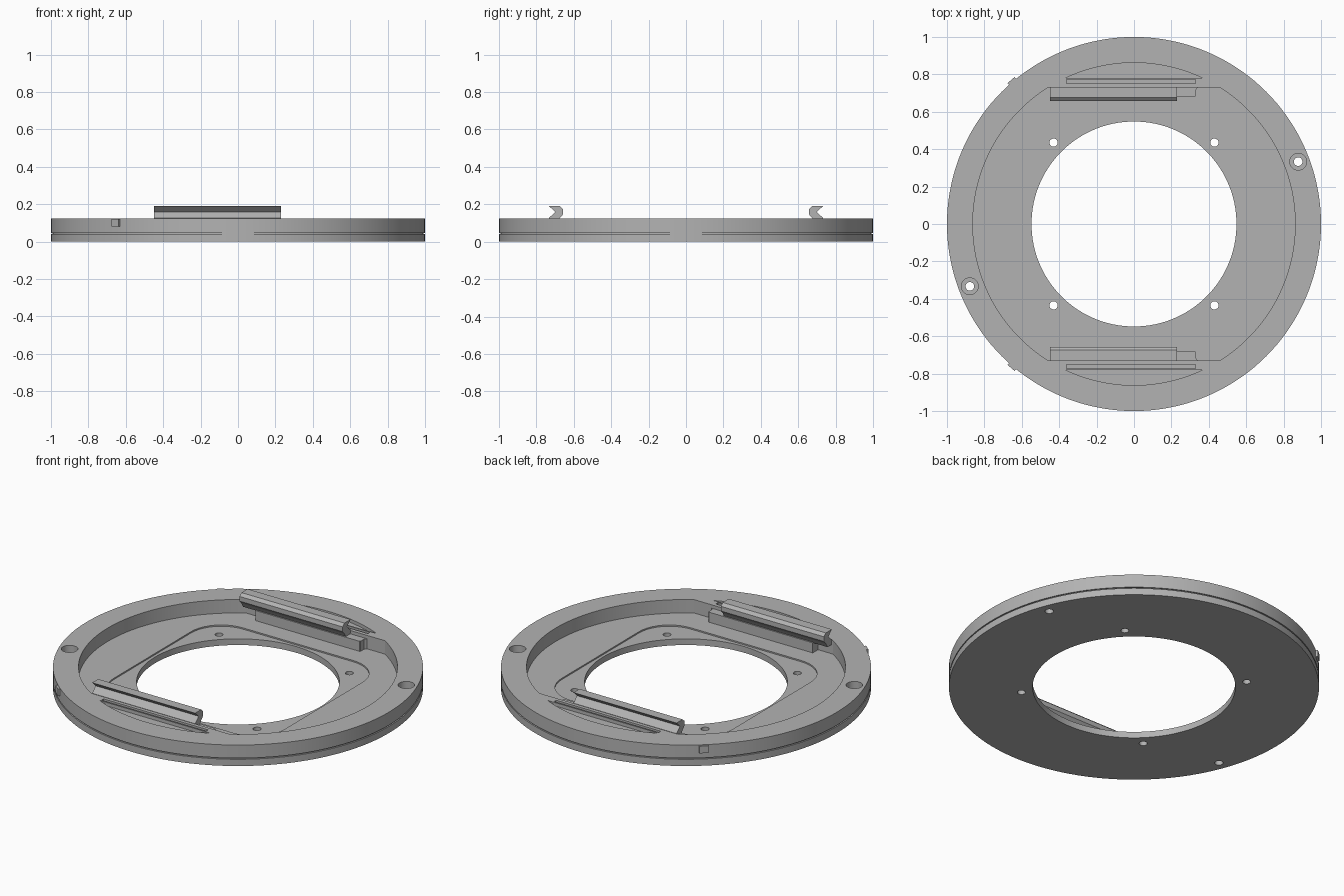
import bpy, bmesh, math
from math import cos, sin, pi

if "Cube" in bpy.data.objects:
    bpy.data.objects.remove(bpy.data.objects["Cube"])

# Single machined-metal colour
metal = bpy.data.materials.new("machined grey")
metal.use_nodes = True
grey = (0.45, 0.45, 0.45, 1)
metal.diffuse_color = grey
metal.node_tree.nodes["Principled BSDF"].inputs["Base Color"].default_value = grey

TOP, FLOOR = 0.125, 0.045
POCKET_R, FLAT_Y = 0.862, 0.73


def finish(name, bm):
    bmesh.ops.recalc_face_normals(bm, faces=bm.faces)
    mesh = bpy.data.meshes.new(name)
    bm.to_mesh(mesh)
    bm.free()
    mesh.materials.append(metal)
    obj = bpy.data.objects.new(name, mesh)
    bpy.context.collection.objects.link(obj)
    return obj


def extrude(name, points, offset):
    """Extrude a closed 3D outline along an offset vector."""
    bm = bmesh.new()
    face = bm.faces.new([bm.verts.new(p) for p in points])
    new = bmesh.ops.extrude_face_region(bm, geom=[face])["geom"]
    bmesh.ops.translate(bm, vec=offset, verts=[v for v in new if isinstance(v, bmesh.types.BMVert)])
    return finish(name, bm)


def prism(name, outline, z0, z1):
    return extrude(name, [(x, y, z0) for x, y in outline], (0, 0, z1 - z0))


def arc(r, a0, a1, n, cx=0, cy=0):
    return [(cx + r * cos(a0 + (a1 - a0) * i / n), cy + r * sin(a0 + (a1 - a0) * i / n))
            for i in range(n + 1)]


def circle(r, n, cx=0, cy=0):
    return arc(r, 0, 2 * pi, n, cx, cy)[:-1]


def box(x0, x1, y0, y1):
    return [(x0, y0), (x1, y0), (x1, y1), (x0, y1)]


def lathe(name, profile, n):
    bm = bmesh.new()
    rings = [[bm.verts.new((r * cos(2 * pi * i / n), r * sin(2 * pi * i / n), z))
              for r, z in profile] for i in range(n)]
    m = len(profile)
    for i in range(n):
        a, b = rings[i], rings[(i + 1) % n]
        for j in range(m):
            k = (j + 1) % m
            bm.faces.new((a[j], b[j], b[k], a[k]))
    return finish(name, bm)


def cut(target, cutter):
    mod = target.modifiers.new("cut", "BOOLEAN")
    mod.operation, mod.solver, mod.object = "DIFFERENCE", "EXACT", cutter
    bpy.context.view_layer.objects.active = target
    bpy.ops.object.modifier_apply(modifier=mod.name)
    bpy.data.objects.remove(cutter)


def smooth(obj):
    bpy.ops.object.select_all(action="DESELECT")
    obj.select_set(True)
    bpy.context.view_layer.objects.active = obj
    bpy.ops.object.shade_smooth_by_angle(angle=math.radians(25))


# Ring body with the fine parting groove around its rim
ring = lathe("ring_body", [(0.548, 0), (1, 0), (1, 0.04), (0.992, 0.04), (0.992, 0.047),
                           (1, 0.047), (1, TOP), (0.548, TOP)], 144)

# Main pocket: a circle flattened at front and back
a = math.asin(FLAT_Y / POCKET_R)
cut(ring, prism("pocket", arc(POCKET_R, -a, a, 48) + arc(POCKET_R, pi - a, pi + a, 48), FLOOR, 0.3))

# Shallow rounded-square recess around the opening
h, r = 0.565, 0.2
corners = [(1, 1), (-1, 1), (-1, -1), (1, -1)]
outline = []
for i, (sx, sy) in enumerate(corners):
    outline += arc(r, i * pi / 2, (i + 1) * pi / 2, 10, sx * (h - r), sy * (h - r))
cut(ring, prism("recess", outline, FLOOR - 0.008, 0.3))

# Screw holes beside the opening, and two counterbored mounting holes
for sx, sy in corners:
    cut(ring, prism("screw_hole", circle(0.022, 20, sx * 0.43, sy * 0.435), -0.1, 0.3))
for s in (1, -1):
    cut(ring, prism("mount_hole", circle(0.023, 20, s * 0.878, s * 0.333), -0.1, 0.3))
    cut(ring, prism("counterbore", circle(0.045, 32, s * 0.878, s * 0.333), 0.05, 0.3))

# Clamp seats and clamp bars, mirrored front and back
for s, side in ((1, "back"), (-1, "front")):
    chord = 0.78
    b = math.asin(chord / POCKET_R)
    segment = [(x, s * y) for x, y in arc(POCKET_R, b, pi - b, 24)]
    cut(ring, prism("seat", segment, TOP - 0.02, 0.3))
    cut(ring, prism("slit", box(-0.36, 0.33, *sorted((s * 0.752, s * 0.772))), 0.06, 0.3))

    # Slide block carrying the bar
    smooth(prism(side + "_slide", [(x, s * y) for x, y in
           [(-0.36, 0.735), (-0.36, 0.68), (0.325, 0.68), (0.33, 0.685),
            (0.33, 0.715), (0.345, 0.735)]], FLOOR - 0.002, 0.105))

    # Bar with a V-notch on its outer side
    section = [(0.732, 0.19), (0.675, 0.19), (0.657, 0.174), (0.657, 0.146),
               (0.675, 0.126), (0.69, 0.1), (0.728, 0.1), (0.732, 0.127), (0.699, 0.159)]
    extrude(side + "_clamp_bar", [(-0.45, s * y, z) for y, z in section], (0.68, 0, 0))

    # Small key on the rim
    ang = s * math.radians(130.5)
    key = [(u * cos(ang) - v * sin(ang), u * sin(ang) + v * cos(ang))
           for u, v in box(0.97, 1.012, -0.025, 0.025)]
    prism(side + "_rim_key", key, 0.08, 0.122)

smooth(ring)
